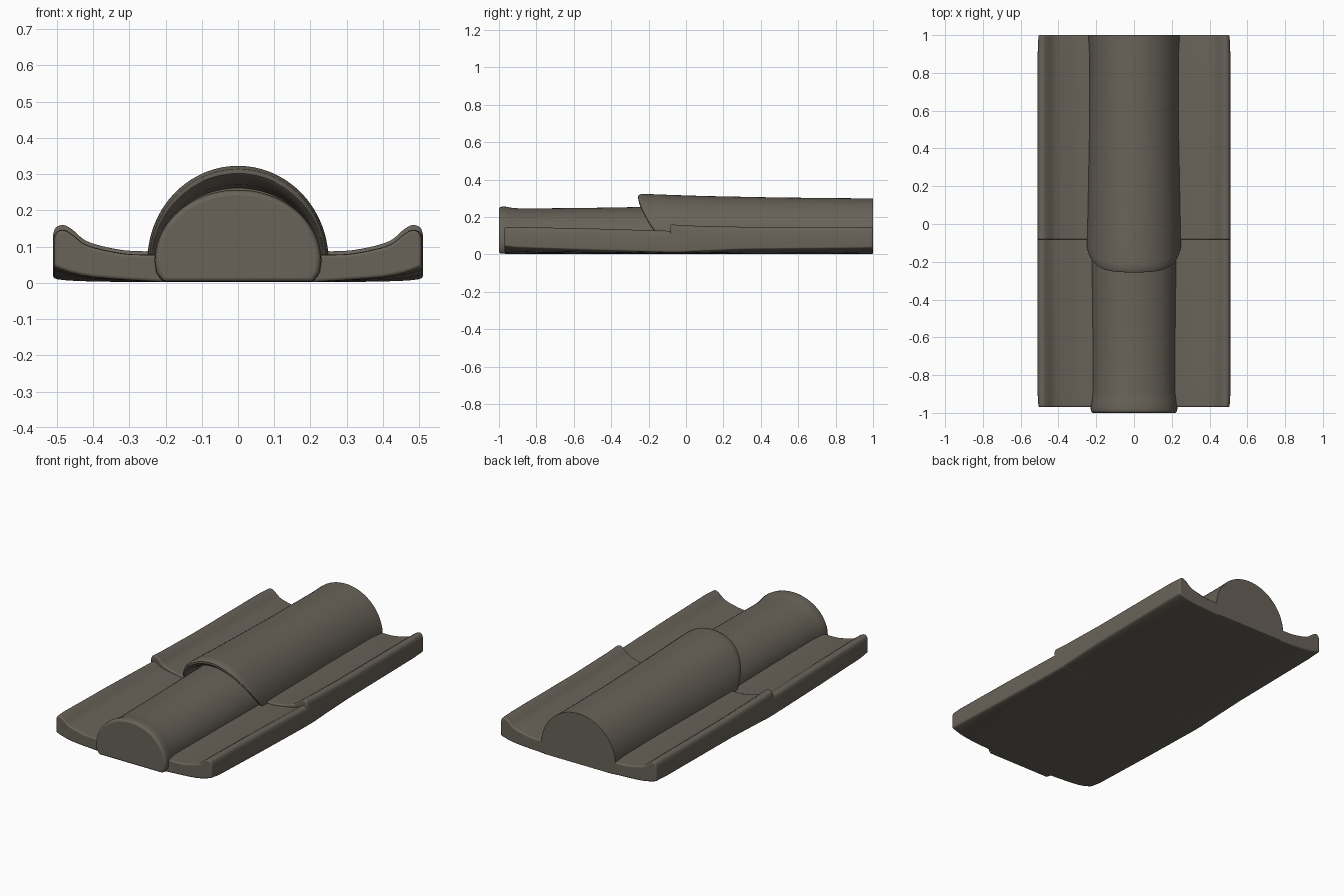
import bpy
import bmesh
import math

cube = bpy.data.objects.get("Cube")
if cube:
    bpy.data.objects.remove(cube, do_unlink=True)

clay = bpy.data.materials.new("weathered brown clay")
clay.use_nodes = True
clay.diffuse_color = (0.138, 0.122, 0.098, 1)
clay.node_tree.nodes["Principled BSDF"].inputs["Base Color"].default_value = clay.diffuse_color


def smooth_line(pts, steps=4):
    """Catmull-Rom curve through the given points."""
    ext = [pts[0]] + pts + [pts[-1]]
    out = []
    for a, b, c, d in zip(ext, ext[1:], ext[2:], ext[3:]):
        for i in range(steps):
            t = i / steps
            out.append(tuple(
                q + t * (r - p) / 2 + t * t * (p - 2.5 * q + 2 * r - s / 2)
                + t ** 3 * (3 * q - p - 3 * r + s) / 2
                for p, q, r, s in zip(a, b, c, d)))
    return out + [pts[-1]]


def loft(name, rings, bevel):
    """Skin closed rings of equal length and cap both ends."""
    bm = bmesh.new()
    loops = [[bm.verts.new(p) for p in ring] for ring in rings]
    for a, b in zip(loops, loops[1:]):
        for i in range(len(a)):
            j = (i + 1) % len(a)
            bm.faces.new((a[i], a[j], b[j], b[i]))
    bm.faces.new(loops[0])
    bm.faces.new(loops[-1])
    bmesh.ops.recalc_face_normals(bm, faces=bm.faces)
    mesh = bpy.data.meshes.new(name)
    bm.to_mesh(mesh)
    bm.free()
    mesh.materials.append(clay)
    obj = bpy.data.objects.new(name, mesh)
    bpy.context.collection.objects.link(obj)
    mod = obj.modifiers.new("worn edges", "BEVEL")
    mod.width = bevel
    mod.segments = 3
    mod.limit_method = "ANGLE"
    mod.angle_limit = math.radians(50)
    bpy.ops.object.select_all(action="DESELECT")
    obj.select_set(True)
    bpy.context.view_layer.objects.active = obj
    bpy.ops.object.shade_smooth_by_angle(angle=math.radians(40))
    return obj


def trough_ring(y, rim, floor, lift, half=0.51):
    """Shallow tray with upturned rims; lift raises the outer lower edge."""
    top = smooth_line([
        (0.18, floor), (0.29, floor), (0.36, floor + 0.01),
        (0.42, floor + 0.4 * (rim - floor)), (0.455, rim - 0.014),
        (0.48, rim), (half - 0.008, rim - 0.006), (half, rim - 0.025)])
    under = smooth_line([
        (half, lift + 0.015), (half - 0.012, lift),
        (0.4, lift * 0.4), (0.2, 0.002)])
    side = top + under
    ring = side + [(-x, z) for x, z in reversed(side)]
    return [(x, y, z) for x, z in ring]


def arch_ring(y, half, top, slant=0.0, spring=0.06, n=40):
    """Half-round section standing on short, slightly tucked legs."""
    pts = []
    for i in range(n + 1):
        t = math.pi * i / n
        s = math.sin(t)
        pts.append((half * math.cos(t), y + slant * (1 - s) ** 1.5,
                    spring + (top - spring) * s))
    foot = [(half - 0.004, 0.03), (half - 0.02, 0.004)]
    left = [(-x, y + slant, z) for x, z in foot]
    right = [(x, y + slant, z) for x, z in reversed(foot)]
    return pts + left + right


# Lower and upper trough tiles, the upper overlapping the lower
loft("front_trough", [trough_ring(*r) for r in (
    (-0.97, 0.145, 0.078, 0.04, 0.506), (-0.9, 0.146, 0.079, 0.033),
    (-0.5, 0.138, 0.079, 0.02), (-0.1, 0.126, 0.078, 0.01),
    (0.0, 0.124, 0.076, 0.01))], 0.012)
loft("back_trough", [trough_ring(*r) for r in (
    (-0.083, 0.16, 0.088, 0.01), (0.0, 0.154, 0.088, 0.012),
    (0.3, 0.147, 0.085, 0.024), (0.9, 0.147, 0.083, 0.03),
    (1.0, 0.145, 0.078, 0.032, 0.506))], 0.01)

# Lower half-round cap, with a slightly flared closed end
loft("front_cap", [arch_ring(*r) for r in (
    (-1.0, 0.226, 0.252), (-0.975, 0.23, 0.257), (-0.94, 0.224, 0.25),
    (-0.88, 0.217, 0.245), (-0.5, 0.22, 0.249), (-0.2, 0.224, 0.254),
    (0.1, 0.222, 0.254))], 0.01)

# Upper half-round cap, with a slanted, hollow front lip
loft("back_cap", [arch_ring(*r) for r in (
    (-0.12, 0.225, 0.262), (-0.2, 0.226, 0.272, 0.1),
    (-0.238, 0.229, 0.285, 0.13), (-0.256, 0.237, 0.302, 0.14),
    (-0.256, 0.244, 0.314, 0.14), (-0.24, 0.249, 0.323, 0.135),
    (-0.21, 0.25, 0.323, 0.12), (-0.08, 0.248, 0.318, 0.05),
    (0.1, 0.245, 0.312), (0.5, 0.237, 0.304), (0.9, 0.237, 0.3),
    (1.0, 0.242, 0.3))], 0.005)
